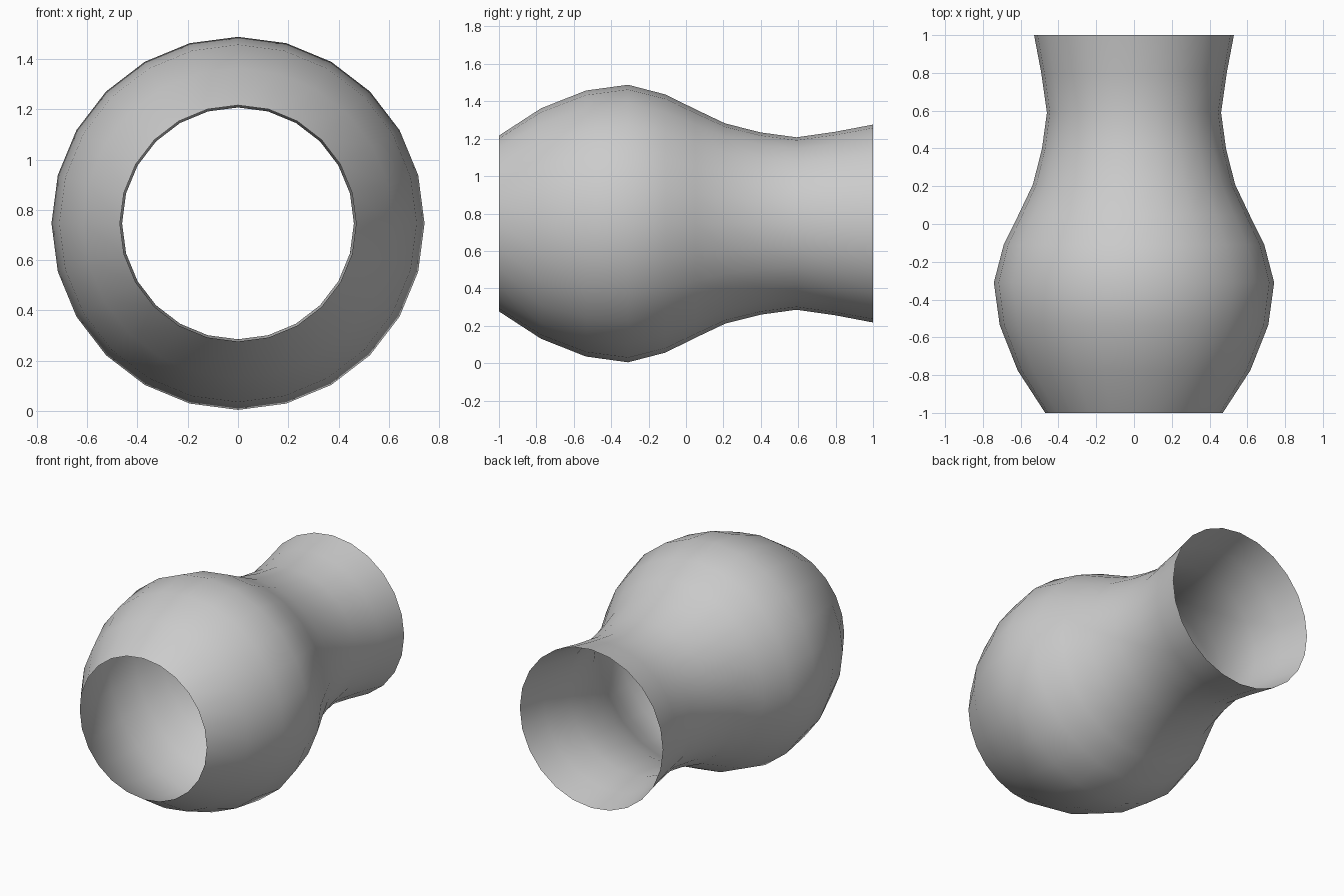
import bpy, bmesh, math

if "Cube" in bpy.data.objects:
    bpy.data.objects.remove(bpy.data.objects["Cube"])

SIDES = 24
AXIS_Z = 0.7465
# vase profile along y: (y, radius)
PROFILE = [(-1.0, 0.47), (-0.775, 0.616), (-0.535, 0.711), (-0.31, 0.742),
           (-0.11, 0.69), (0.05, 0.611), (0.21, 0.535), (0.40, 0.487),
           (0.59, 0.461), (0.80, 0.491), (1.0, 0.529)]

# open thin-walled vase lying on its side
bm = bmesh.new()
rings = []
for y, r in PROFILE:
    rings.append([bm.verts.new((r * math.sin(2 * math.pi * i / SIDES), y,
                                AXIS_Z + r * math.cos(2 * math.pi * i / SIDES)))
                  for i in range(SIDES)])
for a, b in zip(rings, rings[1:]):
    for i in range(SIDES):
        j = (i + 1) % SIDES
        bm.faces.new((a[i], a[j], b[j], b[i])).smooth = True

# make the normals point outward
bm.normal_update()
for f in bm.faces:
    c = f.calc_center_median()
    if f.normal.x * c.x + f.normal.z * (c.z - AXIS_Z) < 0:
        f.normal_flip()

mesh = bpy.data.meshes.new("vase_body")
bm.to_mesh(mesh)
bm.free()
vase = bpy.data.objects.new("vase_body", mesh)
bpy.context.collection.objects.link(vase)
